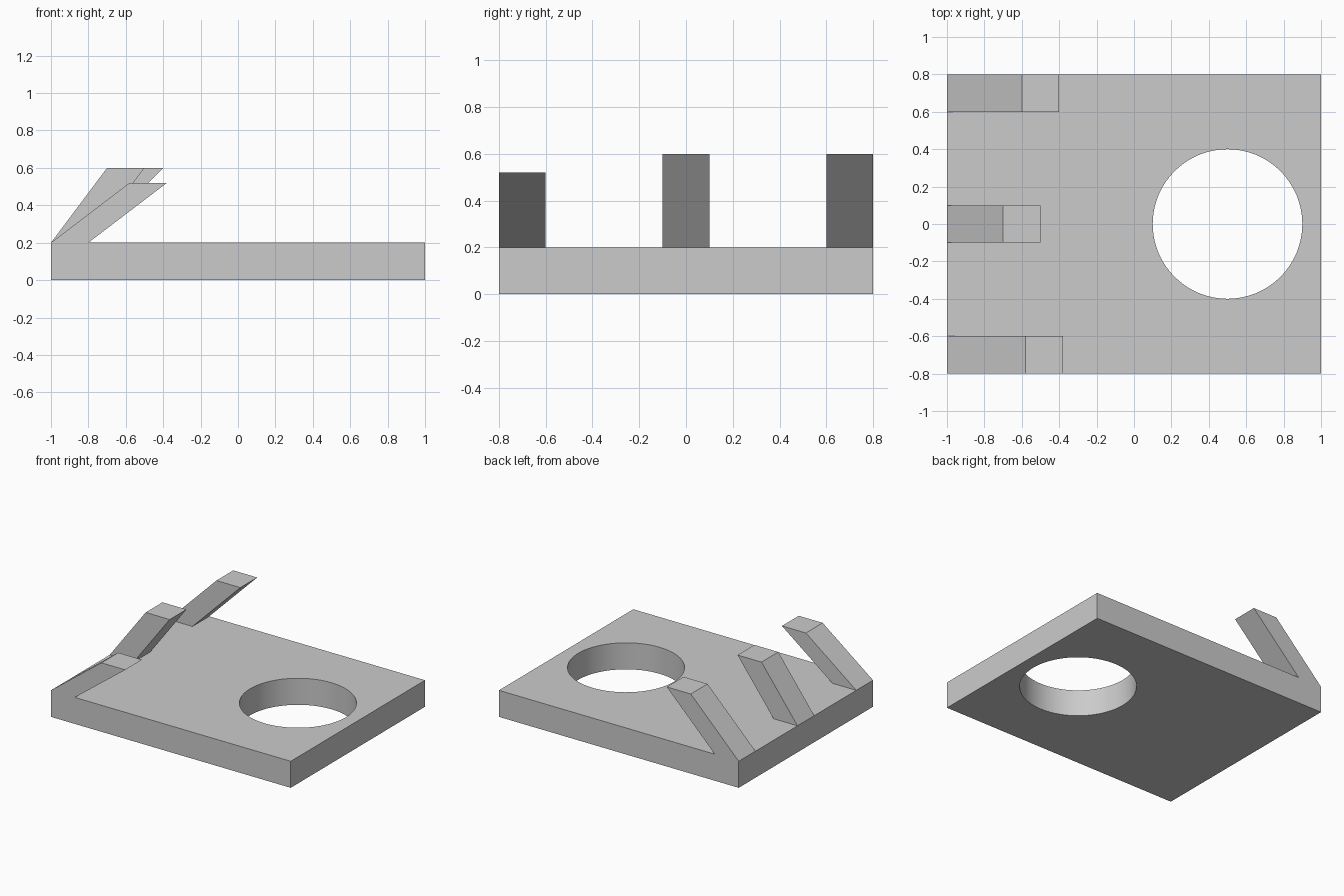
import bpy
import bmesh
import math

default_cube = bpy.data.objects.get("Cube")
if default_cube:
    bpy.data.objects.remove(default_cube, do_unlink=True)

PLATE_TOP = 0.2
LEFT_EDGE = -1.0
PRONG_WIDTH = 0.2

grey = bpy.data.materials.new("plain grey")
grey.use_nodes = True
colour = (0.6, 0.6, 0.6, 1)
grey.diffuse_color = colour
grey.node_tree.nodes["Principled BSDF"].inputs["Base Color"].default_value = colour


def make_prism(name, profile, y_min, y_max):
    """Extrude an x-z profile along y into a closed solid."""
    bm = bmesh.new()
    face = bm.faces.new([bm.verts.new((x, y_min, z)) for x, z in profile])
    moved = bmesh.ops.extrude_face_region(bm, geom=[face])["geom"]
    verts = [v for v in moved if isinstance(v, bmesh.types.BMVert)]
    bmesh.ops.translate(bm, vec=(0, y_max - y_min, 0), verts=verts)
    bmesh.ops.recalc_face_normals(bm, faces=bm.faces)
    mesh = bpy.data.meshes.new(name)
    bm.to_mesh(mesh)
    bm.free()
    mesh.materials.append(grey)
    obj = bpy.data.objects.new(name, mesh)
    bpy.context.collection.objects.link(obj)
    return obj


# Flat base plate
plate = make_prism("base_plate",
                   [(-1, 0), (1, 0), (1, PLATE_TOP), (-1, PLATE_TOP)],
                   -0.8, 0.8)

# Round through hole
bpy.ops.mesh.primitive_cylinder_add(vertices=64, radius=0.4, depth=1,
                                    location=(0.5, 0, PLATE_TOP / 2))
cutter = bpy.context.object
cutter.name = "hole_cutter"
cutter.hide_render = True
cutter.data.materials.append(grey)
cut = plate.modifiers.new("round_hole", "BOOLEAN")
cut.operation = "DIFFERENCE"
cut.solver = "EXACT"
cut.object = cutter
bpy.ops.object.select_all(action="DESELECT")
plate.select_set(True)
bpy.context.view_layer.objects.active = plate
bpy.ops.object.modifier_apply(modifier=cut.name)
bpy.data.objects.remove(cutter, do_unlink=True)
bpy.ops.object.shade_smooth_by_angle(angle=math.radians(30))

# Leaning prongs: name, centre y, sideways lean, top height
for name, y, lean, top in [("front_prong", -0.7, 0.42, 0.52),
                           ("middle_prong", 0, 0.3, 0.6),
                           ("back_prong", 0.7, 0.4, 0.6)]:
    inner = LEFT_EDGE + PRONG_WIDTH
    profile = [(LEFT_EDGE, PLATE_TOP), (inner, PLATE_TOP),
               (inner + lean, top), (LEFT_EDGE + lean, top)]
    make_prism(name, profile, y - PRONG_WIDTH / 2, y + PRONG_WIDTH / 2)
